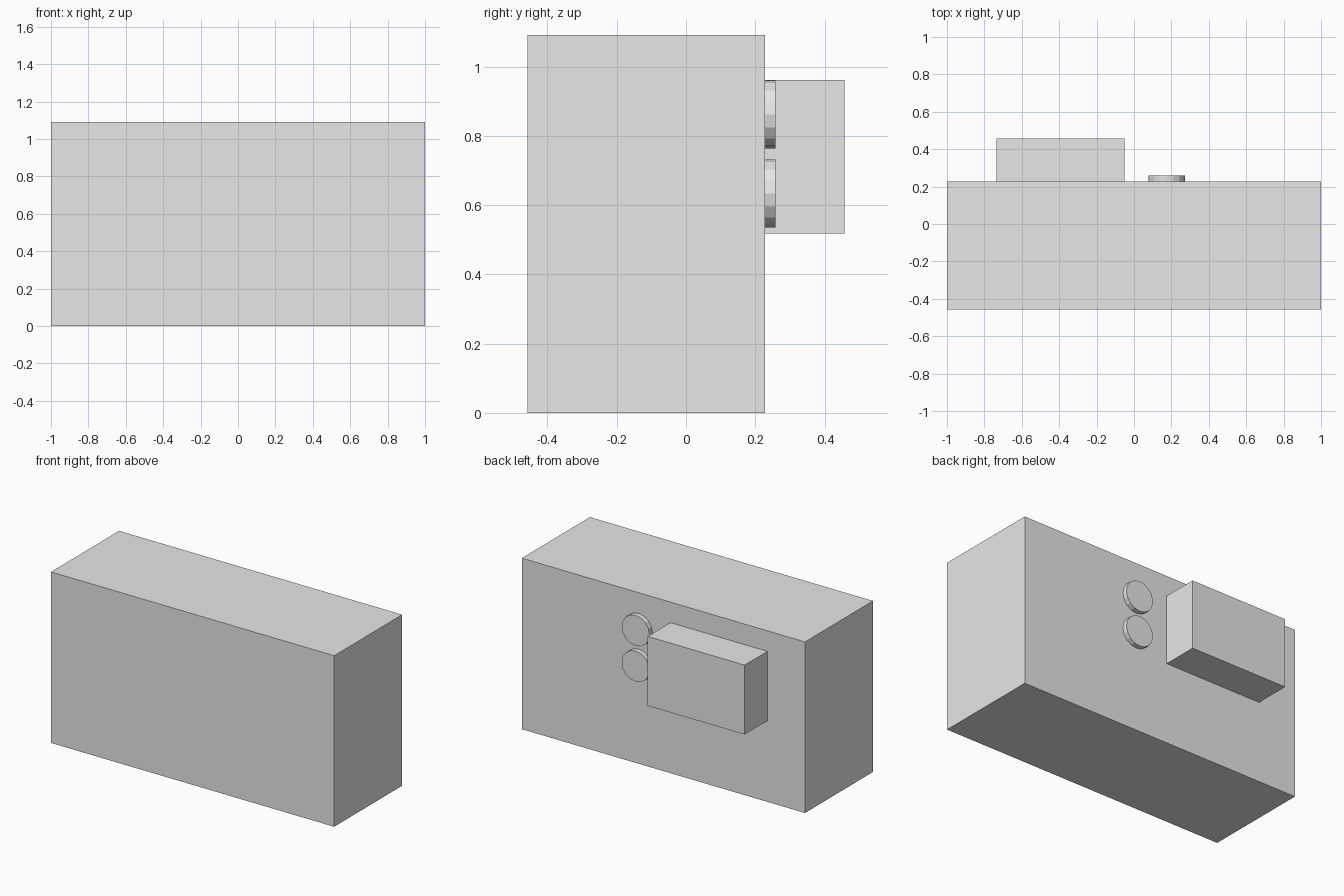
import bpy
from math import pi

cube = bpy.data.objects.get("Cube")
if cube:
    bpy.data.objects.remove(cube, do_unlink=True)

# Single plain grey
grey = bpy.data.materials.new("light grey")
grey.use_nodes = True
colour = (0.8, 0.8, 0.8, 1.0)
grey.diffuse_color = colour
grey.node_tree.nodes["Principled BSDF"].inputs["Base Color"].default_value = colour


def finish(name):
    obj = bpy.context.object
    obj.name = name
    obj.data.materials.append(grey)
    return obj


def box(name, low, high):
    centre = [(a + b) / 2 for a, b in zip(low, high)]
    bpy.ops.mesh.primitive_cube_add(size=1, location=centre)
    obj = finish(name)
    obj.scale = [b - a for a, b in zip(low, high)]
    bpy.ops.object.transform_apply(location=False, rotation=False, scale=True)


def disc(name, x, z, radius, back, front):
    bpy.ops.mesh.primitive_cylinder_add(
        vertices=16, radius=radius, depth=front - back,
        location=(x, (back + front) / 2, z), rotation=(pi / 2, 0, 0))
    finish(name)


WALL = 0.228  # rear face of the main block

# Main block and the smaller box on its rear
box("main_block", (-1, -0.458, 0), (1, WALL, 1.092))
box("rear_box", (-0.735, WALL, 0.518), (-0.05, 0.458, 0.961))

# Two round knobs, one above the other
for name, z in (("upper_knob", 0.862), ("lower_knob", 0.634)):
    disc(name, 0.175, z, 0.098, WALL, 0.259)
